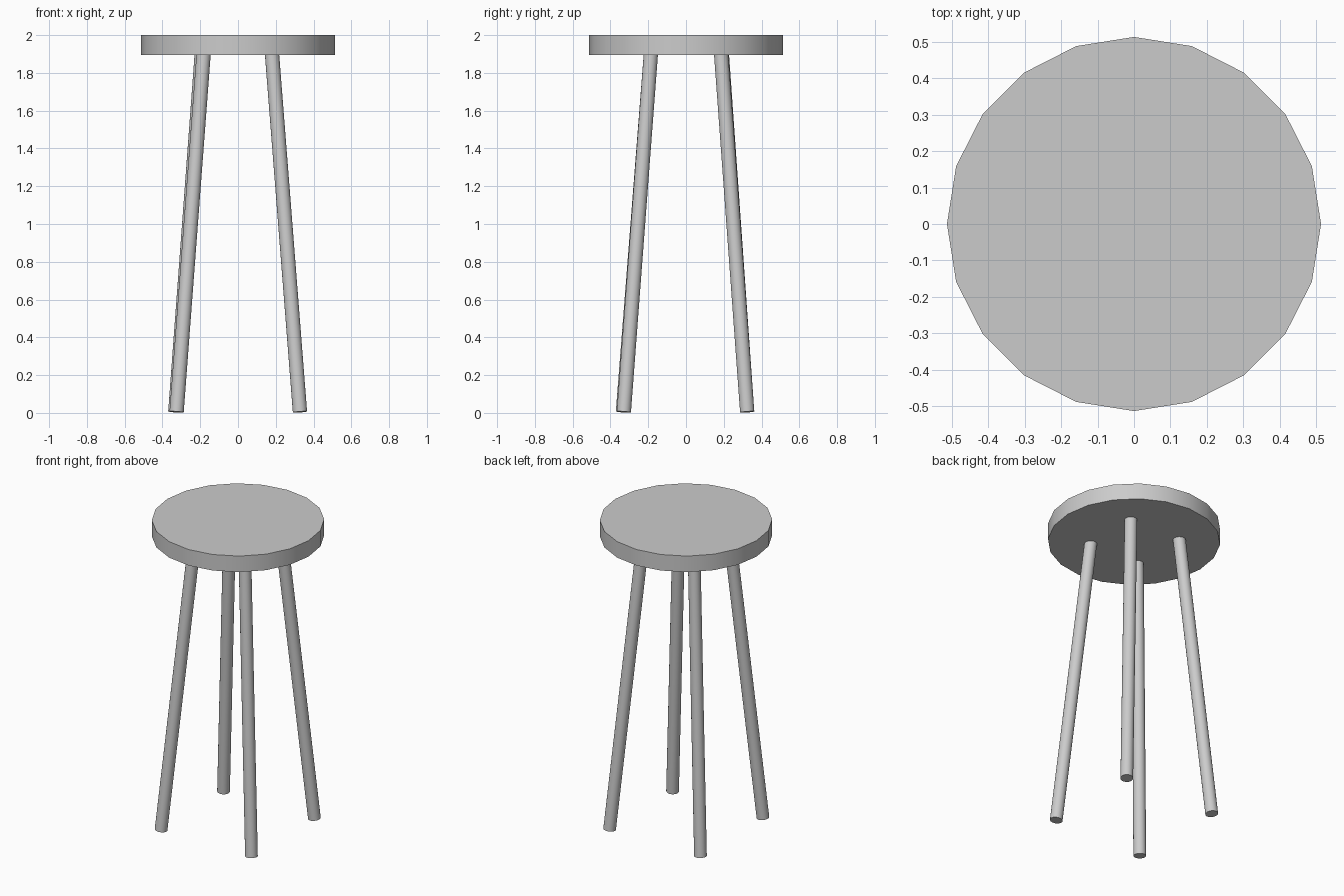
import bpy, math
from mathutils import Vector

if "Cube" in bpy.data.objects:
    bpy.data.objects.remove(bpy.data.objects["Cube"])


def smooth(ob):
    bpy.context.view_layer.objects.active = ob
    ob.select_set(True)
    bpy.ops.object.shade_smooth_by_angle(angle=math.radians(30))
    ob.select_set(False)


def rod(name, bottom, top, radius, sides):
    a, b = Vector(bottom), Vector(top)
    axis = b - a
    bpy.ops.mesh.primitive_cylinder_add(
        vertices=sides, radius=radius, depth=axis.length, location=(a + b) / 2,
        rotation=axis.to_track_quat('Z', 'Y').to_euler())
    ob = bpy.context.object
    ob.name = name
    smooth(ob)
    return ob


# Round seat, a 20-sided disc
rod("seat", (0, 0, 1.895), (0, 0, 2.0), 0.513, 20)

# Four splayed legs: foot and head positions in x, y
legs = {
    "front_left_leg": ((-0.325, -0.334), (-0.182, -0.186)),
    "front_right_leg": ((0.328, -0.329), (0.18, -0.186)),
    "back_right_leg": ((0.328, 0.324), (0.18, 0.186)),
    "back_left_leg": ((-0.332, 0.324), (-0.192, 0.19)),
}
for name, (foot, head) in legs.items():
    rod(name, (*foot, 0.005), (*head, 1.9), 0.038, 20)
